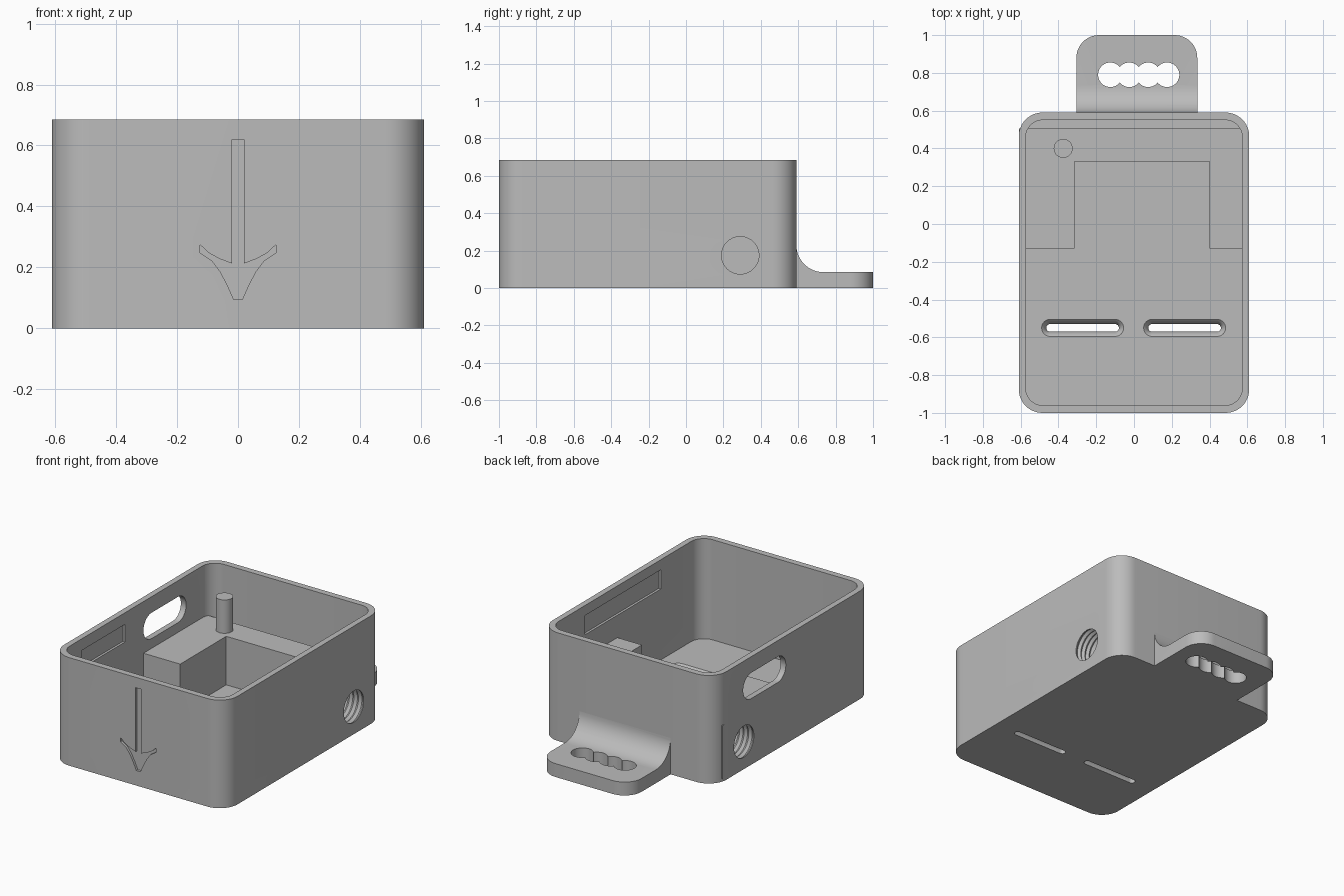
import bpy
import bmesh
from math import cos, sin, pi, radians

old = bpy.data.objects.get("Cube")
if old:
    bpy.data.objects.remove(old, do_unlink=True)

grey = bpy.data.materials.new("light_grey")
grey.use_nodes = True
colour = (0.5, 0.5, 0.5, 1)
grey.diffuse_color = colour
grey.node_tree.nodes["Principled BSDF"].inputs["Base Color"].default_value = colour

# Mapping of (profile a, profile b, height) to x, y, z for each extrusion axis
AXES = {
    "x": lambda a, b, h: (h, a, b),
    "y": lambda a, b, h: (a, h, b),
    "z": lambda a, b, h: (a, b, h),
}


def arc(cx, cy, r, start, end, steps=12):
    angles = [radians(start + (end - start) * i / steps) for i in range(steps + 1)]
    return [(cx + r * cos(t), cy + r * sin(t)) for t in angles]


def circle(cx, cy, r, steps=40):
    return arc(cx, cy, r, 0, 360, steps)[:-1]


def rect(x0, x1, y0, y1):
    return [(x0, y0), (x1, y0), (x1, y1), (x0, y1)]


def rounded(x0, x1, y0, y1, r):
    r = min(r, 0.495 * (x1 - x0), 0.495 * (y1 - y0))
    return (arc(x1 - r, y1 - r, r, 0, 90) + arc(x0 + r, y1 - r, r, 90, 180)
            + arc(x0 + r, y0 + r, r, 180, 270) + arc(x1 - r, y0 + r, r, 270, 360))


def loft(name, axis, sections):
    """Closed solid through matching outlines, given as (height, points)."""
    bm = bmesh.new()
    rings = [[bm.verts.new(AXES[axis](a, b, h)) for a, b in pts] for h, pts in sections]
    bm.faces.new(rings[0])
    bm.faces.new(rings[-1])
    n = len(rings[0])
    for low, high in zip(rings, rings[1:]):
        for i in range(n):
            j = (i + 1) % n
            bm.faces.new((low[i], low[j], high[j], high[i]))
    bmesh.ops.recalc_face_normals(bm, faces=bm.faces)
    mesh = bpy.data.meshes.new(name)
    bm.to_mesh(mesh)
    bm.free()
    mesh.materials.append(grey)
    obj = bpy.data.objects.new(name, mesh)
    bpy.context.collection.objects.link(obj)
    return obj


def prism(name, axis, pts, lo, hi):
    return loft(name, axis, [(lo, pts), (hi, pts)])


def combine(targets, tool, operation="DIFFERENCE"):
    for obj in targets:
        mod = obj.modifiers.new("cut", "BOOLEAN")
        mod.operation = operation
        mod.solver = "EXACT"
        mod.object = tool
        bpy.context.view_layer.objects.active = obj
        bpy.ops.object.modifier_apply(modifier=mod.name)
    bpy.data.objects.remove(tool, do_unlink=True)


# Open box with rounded corners
box = prism("box", "z", rounded(-0.61, 0.61, -1, 0.59, 0.125), 0, 0.686)
combine([box], prism("cavity", "z", rounded(-0.573, 0.573, -0.96, 0.55, 0.09), 0.05, 0.8))

# U-shaped inner platform
platform = prism("platform", "z", rect(-0.609, 0.59, -0.13, 0.505), 0.02, 0.358)
combine([platform], prism("bay", "z", rect(-0.315, 0.4, -0.3, 0.332), 0, 0.5))

# Post on the platform
post = prism("post", "z", circle(-0.375, 0.4, 0.05), 0.34, 0.57)

# Hanging tab with a fillet against the back wall
side = [(1.0, 0), (1.0, 0.085)] + arc(0.735, 0.23, 0.145, 270, 180) + [(0.57, 0.23), (0.57, 0)]
tab = prism("hanging_tab", "x", side, -0.305, 0.335)
combine([tab], prism("tab_outline", "z", rounded(-0.305, 0.335, 0.3, 1.0, 0.12), -0.1, 0.4),
        "INTERSECT")
for i in range(4):
    combine([tab], prism("finger_hole", "z", circle(-0.125 + 0.1 * i, 0.79, 0.065), -0.1, 0.3))

# Tapered strap slots in the floor
for x in (-0.272, 0.268):
    sections = [(h, rounded(x - 0.172 - r, x + 0.172 + r, -0.55 - r, -0.55 + r, r))
                for h, r in ((-0.02, 0.02), (0.015, 0.02), (0.04, 0.034), (0.051, 0.046), (0.1, 0.046))]
    combine([box], loft("floor_slot", "z", sections))

# Port through the right wall
combine([box], prism("port", "x", rounded(-0.13, 0.298, 0.42, 0.584, 0.082), -0.8, -0.5))

# Threaded blind holes in both sides
for s in (-1, 1):
    sections = [(s * 0.64, circle(0.29, 0.175, 0.1))]
    for i in range(11):
        sections.append((s * (0.605 - 0.016 * i), circle(0.29, 0.175, 0.1 + 0.012 * (i % 2))))
    combine([box, platform], loft("threaded_hole", "x", sections))

# Shallow recesses on the inner walls
combine([box], prism("right_recess", "x", rect(-0.75, -0.316, 0.5, 0.612), -0.588, -0.5))
combine([box], prism("left_recess", "x", rect(-0.568, 0.197, 0.5, 0.622), 0.5, 0.588))

# Engraved arrow on the front
half = [(0.02, 0.62), (0.02, 0.213), (0.06, 0.228), (0.095, 0.247), (0.125, 0.275),
        (0.125, 0.248), (0.085, 0.222), (0.058, 0.186), (0.034, 0.14), (0.014, 0.095)]
arrow = half + [(-x, z) for x, z in reversed(half)]
combine([box], prism("arrow", "y", arrow, -1.1, -0.985))

# Smooth shading with sharp edges kept
bpy.ops.object.select_all(action="DESELECT")
for obj in (box, platform, post, tab):
    obj.select_set(True)
    bpy.context.view_layer.objects.active = obj
bpy.ops.object.shade_smooth_by_angle(angle=radians(30))
